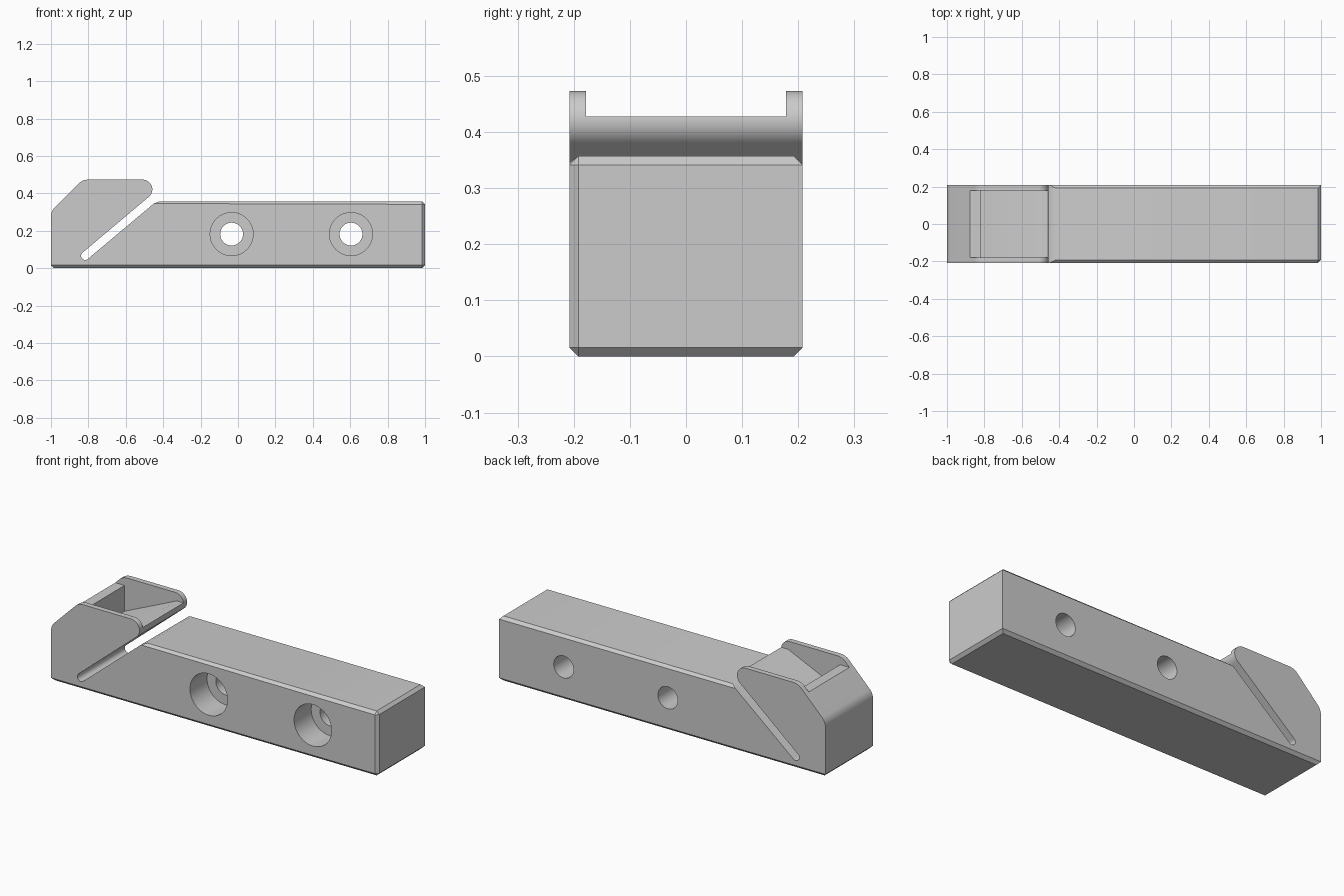
import bpy, bmesh
from math import radians, cos, sin

cube = bpy.data.objects.get("Cube")
if cube:
    bpy.data.objects.remove(cube, do_unlink=True)

HALF = 0.208      # half depth of the body
TOP = 0.357       # height of the rail
EDGE = 0.016      # chamfer width

grey = bpy.data.materials.new("plain_grey")
grey.use_nodes = True
colour = (0.6, 0.6, 0.6, 1)
grey.diffuse_color = colour
grey.node_tree.nodes["Principled BSDF"].inputs["Base Color"].default_value = colour


def arc(cx, cz, r, start, end, steps):
    angles = [radians(start + (end - start) * i / steps) for i in range(steps + 1)]
    return [(cx + r * cos(a), cz + r * sin(a)) for a in angles]


def prism(name, outline, y0, y1, chamfer=None):
    """Extrude an x-z outline along y, chamfering the edges picked by a rule."""
    bm = bmesh.new()
    face = bm.faces.new([bm.verts.new((x, y0, z)) for x, z in outline])
    grown = bmesh.ops.extrude_face_region(bm, geom=[face])["geom"]
    bmesh.ops.translate(bm, vec=(0, y1 - y0, 0),
                        verts=[v for v in grown if isinstance(v, bmesh.types.BMVert)])
    bmesh.ops.recalc_face_normals(bm, faces=bm.faces)
    if chamfer:
        bmesh.ops.bevel(bm, geom=[e for e in bm.edges if chamfer(e)], offset=EDGE,
                        offset_type='OFFSET', segments=1, affect='EDGES')
    mesh = bpy.data.meshes.new(name)
    bm.to_mesh(mesh)
    bm.free()
    mesh.materials.append(grey)
    obj = bpy.data.objects.new(name, mesh)
    bpy.context.collection.objects.link(obj)
    return obj


def cut(target, cutter):
    mod = target.modifiers.new("cut", 'BOOLEAN')
    mod.operation = 'DIFFERENCE'
    mod.solver = 'EXACT'
    mod.object = cutter
    bpy.context.view_layer.objects.active = target
    bpy.ops.object.modifier_apply(modifier=mod.name)
    bpy.data.objects.remove(cutter, do_unlink=True)


def chamfered(edge):
    a, b = (v.co for v in edge.verts)
    on_top = all(abs(p.z - TOP) < 1e-4 for p in (a, b))
    on_base = all(p.z < 1e-4 for p in (a, b))
    front_corner = all(p.x > 0.999 and p.y < 0 for p in (a, b))
    return on_top or on_base or front_corner


# Body: raised head, slanted slot and long rail in one outline
outline = (arc(-0.93, 0.276, 0.07, 180, 135, 8)
           + arc(-0.803, 0.403, 0.07, 135, 90, 8)
           + arc(-0.51, 0.421, 0.052, 90, -50, 20)
           + arc(-0.817, 0.066, 0.022, 130, 310, 14)
           + [(-0.436, TOP), (1, TOP), (1, 0), (-1, 0)])
body = prism("clamp_body", outline, -HALF, HALF, chamfered)

# Pocket in the head with a sloping floor, between two side cheeks
cut(body, prism("pocket_cutter",
                [(-1.1, 0.428), (-0.82, 0.428), (-0.82, 0.285), (-0.5, 0.428),
                 (-0.4, 0.428), (-0.4, 0.6), (-1.1, 0.6)], -0.178, 0.178))

# Counterbored screw holes, wide at the front
for x in (-0.034, 0.604):
    for r, back in ((0.115, -HALF + 0.15), (0.061, 0.3)):
        cut(body, prism("hole_cutter", arc(x, 0.182, r, 0, 352.5, 47), -0.3, back))

bpy.ops.object.select_all(action='DESELECT')
body.select_set(True)
bpy.context.view_layer.objects.active = body
bpy.ops.object.shade_smooth_by_angle(angle=radians(30))
